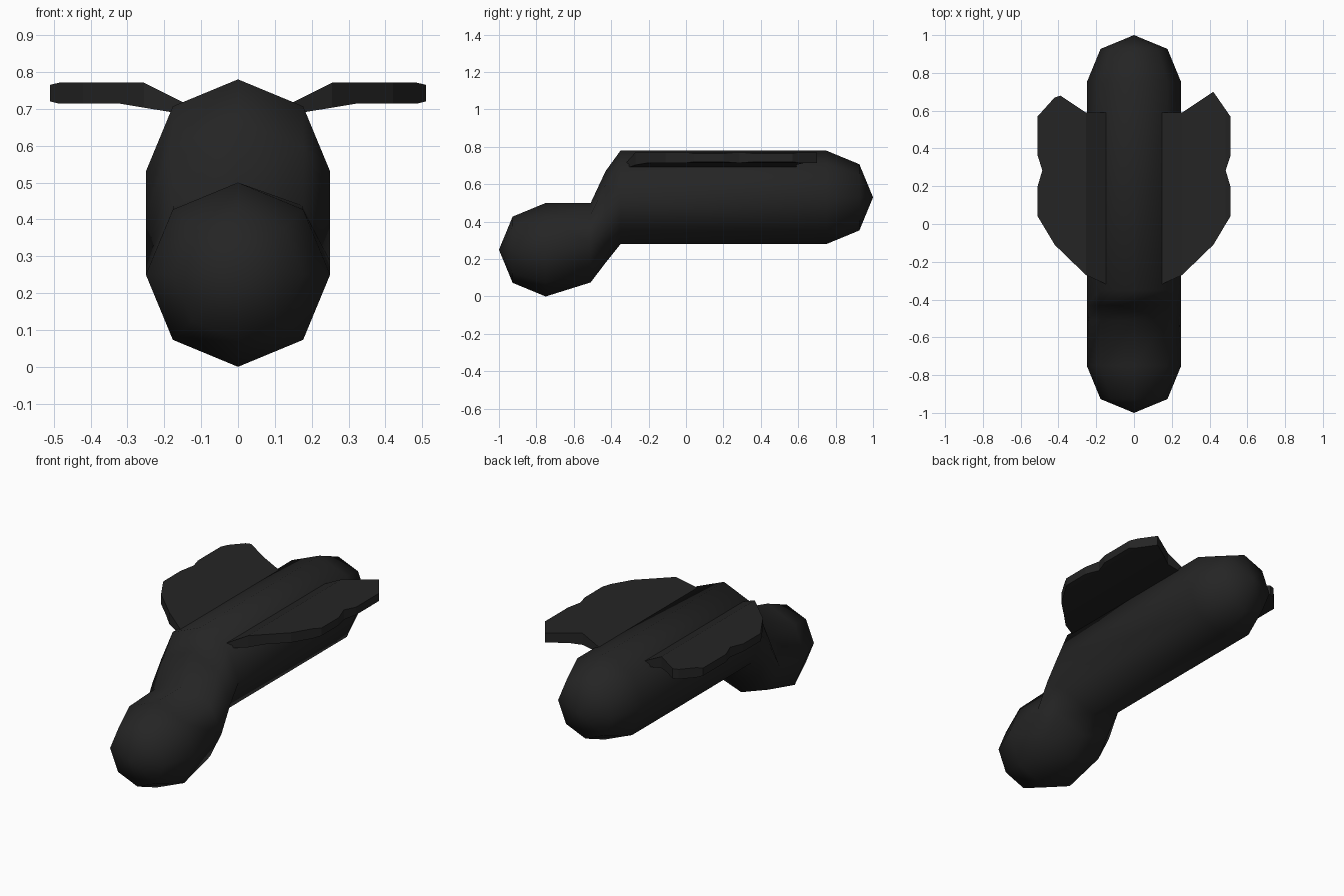
import bpy, bmesh, math
from mathutils import Vector

cube = bpy.data.objects.get("Cube")
if cube:
    bpy.data.objects.remove(cube, do_unlink=True)

# Single dark material
mat = bpy.data.materials.new("charcoal black")
mat.use_nodes = True
COLOR = (0.018, 0.018, 0.018, 1)
mat.diffuse_color = COLOR
bsdf = next(n for n in mat.node_tree.nodes if n.type == "BSDF_PRINCIPLED")
bsdf.inputs["Base Color"].default_value = COLOR
bsdf.inputs["Roughness"].default_value = 0.7


def finish(bm, name, smooth):
    bmesh.ops.recalc_face_normals(bm, faces=bm.faces[:])
    for f in bm.faces:
        f.smooth = smooth
    mesh = bpy.data.meshes.new(name)
    bm.to_mesh(mesh)
    bm.free()
    mesh.materials.append(mat)
    obj = bpy.data.objects.new(name, mesh)
    bpy.context.collection.objects.link(obj)
    return obj


# Body: eight-sided rings lofted from nose to tail (y, centre z, half width, half height)
R, D = 0.25, 0.177
RINGS = [(-0.927, R, D, D), (-0.75, R, R, R), (-0.51, 0.287, R, 0.212),
         (-0.43, 0.425, R, 0.245), (-0.35, 0.53, R, R),
         (0.75, 0.53, R, R), (0.927, 0.53, D, D)]
SIDES = 8
bm = bmesh.new()
loops = []
for y, zc, w, h in RINGS:
    angles = [2 * math.pi * i / SIDES for i in range(SIDES)]
    loops.append([bm.verts.new((w * math.sin(a), y, zc + h * math.cos(a))) for a in angles])
for a, b in zip(loops, loops[1:]):
    for i in range(SIDES):
        j = (i + 1) % SIDES
        bm.faces.new((a[i], a[j], b[j], b[i]))
for loop, y, z in ((loops[0], -1, R), (loops[-1], 1, 0.53)):
    tip = bm.verts.new((0, y, z))
    for i in range(SIDES):
        bm.faces.new((loop[i], loop[(i + 1) % SIDES], tip))
finish(bm, "body", True)


# Wings: flat outline, cut at the bends, thickened and bent down to the body
ROOT, TOP_BEND, LOW_BEND, RIM = 0.145, 0.255, 0.32, 0.485


def ramp(x, end, low, high):
    t = min(max((x - ROOT) / (end - ROOT), 0), 1)
    return low + (high - low) * t


def wing(name, side, tip):
    outline = [(ROOT, 0.59), (TOP_BEND, 0.59)] + tip + [
        (0.51, 0.57), (0.51, 0.36), (RIM, 0.285), (0.51, 0.2), (0.51, 0.04),
        (0.42, -0.11), (TOP_BEND, -0.27), (ROOT, -0.32)]
    bm = bmesh.new()
    bm.faces.new([bm.verts.new((x, y, 0)) for x, y in outline])
    for cut in (TOP_BEND, LOW_BEND, RIM):
        bmesh.ops.bisect_plane(bm, geom=bm.verts[:] + bm.edges[:] + bm.faces[:],
                               dist=0.0005, plane_co=(cut, 0, 0), plane_no=(1, 0, 0))
    lower = bm.verts[:]
    ext = bmesh.ops.extrude_face_region(bm, geom=bm.faces[:], use_keep_orig=True)
    upper = [v for v in ext["geom"] if isinstance(v, bmesh.types.BMVert)]
    for v in lower:
        v.co.z = ramp(v.co.x, LOW_BEND, 0.685, 0.714) + (0.006 if v.co.x > 0.5 else 0)
    for v in upper:
        v.co.z = ramp(v.co.x, TOP_BEND, 0.716, 0.771) - (0.006 if v.co.x > 0.5 else 0)
    for v in bm.verts:
        v.co.x *= side
    finish(bm, name, False)


wing("left_wing", 1, [(0.42, 0.7)])
wing("right_wing", -1, [(0.39, 0.68), (0.42, 0.67)])
